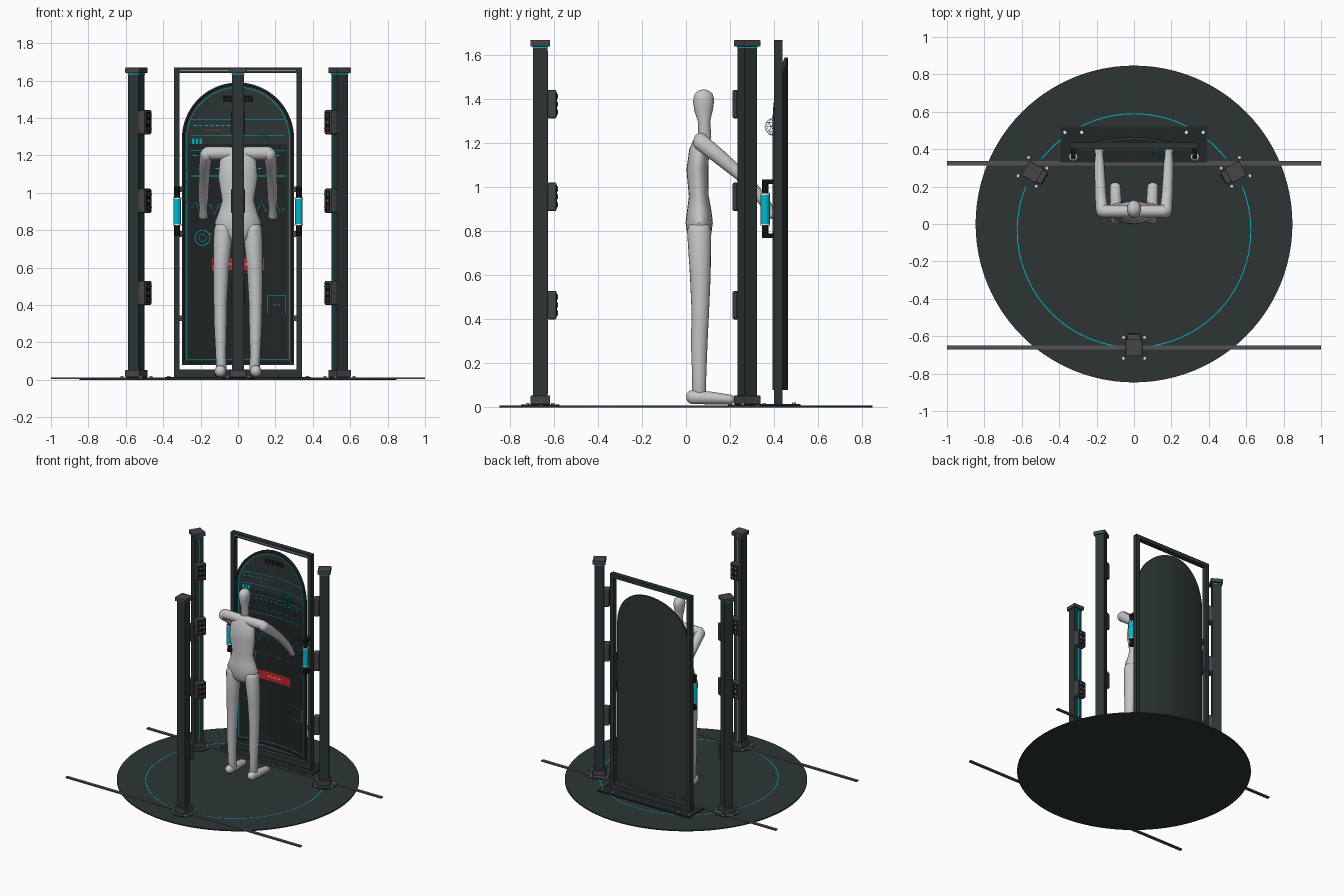
import bpy, bmesh, math
from math import sin, cos, pi, radians
from mathutils import Vector, Matrix

if "Cube" in bpy.data.objects:
    bpy.data.objects.remove(bpy.data.objects["Cube"])


def material(name, r, g, b):
    m = bpy.data.materials.new(name)
    m.use_nodes = True
    m.diffuse_color = (r, g, b, 1)
    node = m.node_tree.nodes["Principled BSDF"]
    node.inputs["Base Color"].default_value = (r, g, b, 1)
    node.inputs["Roughness"].default_value = 0.6
    return m


DARK = material("dark green grey", 0.026, 0.036, 0.036)
SCREEN = material("screen charcoal", 0.015, 0.019, 0.02)
BLACK = material("black", 0.006, 0.006, 0.007)
GREY = material("metal grey", 0.06, 0.058, 0.064)
RAIL = material("rail grey", 0.085, 0.085, 0.09)
BODY = material("pale grey", 0.56, 0.56, 0.58)
CYAN = material("cyan", 0.0, 0.48, 0.62)
RED = material("red", 0.55, 0.02, 0.025)
WHITE = material("white", 0.8, 0.8, 0.8)


def finish(name, bm, mat, smooth=False):
    bmesh.ops.recalc_face_normals(bm, faces=bm.faces)
    me = bpy.data.meshes.new(name)
    for f in bm.faces:
        f.smooth = smooth
    bm.to_mesh(me)
    bm.free()
    if smooth:
        me.set_sharp_from_angle(angle=radians(40))
    me.materials.append(mat)
    ob = bpy.data.objects.new(name, me)
    bpy.context.scene.collection.objects.link(ob)
    return ob


def box(name, loc, size, mat, turn=0, bevel=0):
    bm = bmesh.new()
    bmesh.ops.create_cube(bm, size=1)
    bmesh.ops.scale(bm, vec=size, verts=bm.verts)
    if bevel:
        bmesh.ops.bevel(bm, geom=bm.edges[:], offset=bevel, segments=2, profile=0.5, affect='EDGES')
    bm.transform(Matrix.Translation(loc) @ Matrix.Rotation(turn, 4, 'Z'))
    return finish(name, bm, mat)


def rod(name, a, b, r, mat, sides=24):
    a, b = Vector(a), Vector(b)
    bm = bmesh.new()
    bmesh.ops.create_cone(bm, cap_ends=True, segments=sides, radius1=r, radius2=r, depth=(b - a).length)
    turn = (b - a).to_track_quat('Z', 'Y').to_matrix().to_4x4()
    bm.transform(Matrix.Translation((a + b) / 2) @ turn)
    return finish(name, bm, mat, True)


def loft(name, rings, mat, side=(1, 0, 0), sides=20):
    """Rounded body through (centre, half width, half depth) rings."""
    pts = [Vector(r[0]) for r in rings]
    u = Vector(side)
    bm, loops = bmesh.new(), []
    for i, (c, w, d) in enumerate(rings):
        t = (pts[min(i + 1, len(pts) - 1)] - pts[max(i - 1, 0)]).normalized()
        v = t.cross(u).normalized()
        steps = [(0, 1)]
        if i in (0, len(rings) - 1):          # domed ends
            out = -1 if i == 0 else 1
            steps = [(out * sin(k), cos(k)) for k in (0, 0.5, 1.0, 1.4)]
            steps = steps[::-1] if i == 0 else steps
        for push, s in steps:
            o = pts[i] + t * push * min(w, d)
            loops.append([bm.verts.new(o + u * w * s * cos(2 * pi * k / sides) + v * d * s * sin(2 * pi * k / sides))
                          for k in range(sides)])
    for p, q in zip(loops, loops[1:]):
        for k in range(sides):
            n = (k + 1) % sides
            bm.faces.new((p[k], p[n], q[n], q[k]))
    bm.faces.new(loops[0])
    bm.faces.new(loops[-1])
    return finish(name, bm, mat, True)


# Floor disc, guide ring and rails
rod("floor_disc", (0, 0, 0), (0, 0, 0.008), 0.847, DARK, 96)
HUB = Vector((0, -0.035, 0))
bm = bmesh.new()
rims = [[bm.verts.new((r * cos(k * pi / 60), r * sin(k * pi / 60) + HUB.y, 0.0095)) for k in range(120)]
        for r in (0.622, 0.627)]
for k in range(120):
    bm.faces.new((rims[0][k], rims[1][k], rims[1][k - 1], rims[0][k - 1]))
finish("floor_ring", bm, CYAN)
for label, y in (("front", -0.66), ("back", 0.325)):
    box(label + "_rail", (0, y, 0.009), (2, 0.022, 0.01), RAIL)

# Three sensor posts around the ring
for label, deg in (("front", 270), ("left", 30), ("right", 150)):
    a = radians(deg)
    out, tan = Vector((cos(a), sin(a), 0)), Vector((-sin(a), cos(a), 0))

    def at(r, t, z):
        return HUB + out * (0.627 + r) + tan * t + Vector((0, 0, z))

    rod(label + "_flange", at(0, 0, 0.008), at(0, 0, 0.014), 0.088, DARK, 40)
    box(label + "_post", at(0, 0, 0.84), (0.065, 0.065, 1.6), DARK, a)
    box(label + "_post_foot", at(0, 0, 0.034), (0.09, 0.09, 0.04), GREY, a, 0.004)
    box(label + "_post_cap", at(0, 0, 1.655), (0.09, 0.09, 0.03), GREY, a, 0.004)
    box(label + "_cap_glow", at(0, 0, 1.635), (0.069, 0.069, 0.005), CYAN, a)
    box(label + "_light_strip", at(-0.033, 0, 0.84), (0.004, 0.007, 1.56), CYAN, a)
    for r in (-0.057, 0.057):
        for t in (-0.057, 0.057):
            rod(label + "_bolt", at(r, t, 0.012), at(r, t, 0.02), 0.008, WHITE, 8)
    for z in (0.465, 0.957, 1.378):
        box(label + "_sensor", at(-0.053, 0, z), (0.042, 0.076, 0.13), GREY, a, 0.008)
        box(label + "_sensor_face", at(-0.0745, 0, z), (0.003, 0.056, 0.106), BLACK, a)
        for i, dz in enumerate((-0.036, 0, 0.036)):
            for t in (-0.015, 0.015):
                p, q = at(-0.075, t, z + dz), at(-0.08, t, z + dz)
                rod(label + "_lens", p, q, 0.011, GREY, 12)
                rod(label + "_lamp", q, at(-0.081, t, z + dz), 0.004, (RED, WHITE, CYAN)[i], 8)

# Door frame with base plate, clips and grips
box("frame_base", (0, 0.425, 0.011), (0.78, 0.19, 0.01), SCREEN)
box("frame_top", (0, 0.419, 1.655), (0.685, 0.038, 0.03), DARK)
box("frame_bottom", (0, 0.419, 0.036), (0.685, 0.038, 0.04), DARK)
box("frame_top_light", (0, 0.399, 1.655), (0.62, 0.003, 0.003), WHITE)
for label, s in (("left", 1), ("right", -1)):
    box(label + "_frame_side", (s * 0.327, 0.419, 0.843), (0.031, 0.038, 1.654), DARK)
    for z in (0.33, 0.78, 1.02):
        box(label + "_clip", (s * 0.306, 0.412, z), (0.016, 0.02, 0.03), GREY)
    for x in (0.28, 0.37):
        rod(label + "_base_bolt", (s * x, 0.49, 0.015), (s * x, 0.49, 0.022), 0.009, WHITE, 8)
    rod(label + "_grip_bar", (s * 0.325, 0.36, 0.77), (s * 0.325, 0.36, 1.035), 0.014, BLACK)
    rod(label + "_grip", (s * 0.325, 0.36, 0.83), (s * 0.325, 0.36, 0.97), 0.021, CYAN)
    for z in (0.83, 0.97):
        rod(label + "_grip_collar", (s * 0.325, 0.36, z - 0.004), (s * 0.325, 0.36, z + 0.004), 0.022, WHITE)
    for z in (0.78, 1.025):
        box(label + "_grip_bracket", (s * 0.325, 0.375, z), (0.026, 0.06, 0.02), BLACK, 0, 0.003)


# Curved arched screen
def front(x):
    return 0.448 - 0.6 * x * x


bm, cols = bmesh.new(), []
for k in range(41):
    x = -0.3 * cos(pi * k / 40)
    top = 1.29 + 0.3 * sin(pi * k / 40)
    cols.append([bm.verts.new((x, front(x) + d, z)) for d, z in ((0, 0.08), (0, top), (0.016, top), (0.016, 0.08))])
for p, q in zip(cols, cols[1:]):
    for i in range(4):
        bm.faces.new((p[i - 1], p[i], q[i], q[i - 1]))
for c in (cols[0], cols[-1]):
    bm.faces.new(c)
finish("arched_screen", bm, DARK, True)


# Flat graphics wrapped onto the screen
def patches(name, rects, mat, lift=0.002):
    bm = bmesh.new()
    for x, z, w, h in rects:
        n = max(1, round(w / 0.03))
        for i in range(n):
            a, b = x - w / 2 + w * i / n, x - w / 2 + w * (i + 1) / n
            bm.faces.new([bm.verts.new((u, front(u) - lift, v))
                          for u, v in ((a, z - h / 2), (b, z - h / 2), (b, z + h / 2), (a, z + h / 2))])
    return finish(name, bm, mat)


def line(name, path, width, mat, closed=True, lift=0.003):
    bm, rows = bmesh.new(), []
    for i, (x, z) in enumerate(path):
        a = path[i - 1] if closed or i else path[i]
        b = path[(i + 1) % len(path)] if closed or i < len(path) - 1 else path[i]
        n = Vector((a[1] - b[1], b[0] - a[0])).normalized() * width / 2
        rows.append([bm.verts.new((x + s * n.x, front(x + s * n.x) - lift, z + s * n.y)) for s in (-1, 1)])
    for i in range(0 if closed else 1, len(rows)):
        bm.faces.new((rows[i - 1][0], rows[i - 1][1], rows[i][1], rows[i][0]))
    return finish(name, bm, mat)


def arch(r, low):
    base = [(-r + 2 * r * i / 20, low) for i in range(21)]
    return base + [(r * cos(pi * k / 40), 1.29 + r * sin(pi * k / 40)) for k in range(41)]


def circle(x, z, r):
    return [(x + r * cos(pi * k / 12), z + r * sin(pi * k / 12)) for k in range(24)]


def dashes(x, z, n, step, w, h):
    return [(x + step * i, z, w * (1 - 0.3 * (i % 2)), h) for i in range(n)]


patches("screen_face", [(0, 0.68, 0.53, 1.16)], SCREEN, 0.001)
line("screen_rim", arch(0.289, 0.093), 0.01, BLACK)
line("screen_outline", arch(0.274, 0.11), 0.003, CYAN)
patches("camera_slot", [(0, 1.503, 0.16, 0.035)], BLACK)
patches("camera_dots", dashes(-0.05, 1.503, 5, 0.025, 0.008, 0.008), GREY, 0.004)
patches("divider_lines", [(0, z, 0.5, 0.003) for z in (1.39, 1.305, 1.225, 1.09)], CYAN)
patches("data_dashes", dashes(-0.23, 1.36, 8, 0.03, 0.02, 0.005) + dashes(-0.24, 1.275, 3, 0.02, 0.014, 0.03)
        + dashes(-0.23, 1.2, 12, 0.04, 0.025, 0.005) + dashes(-0.2, 1.13, 10, 0.045, 0.02, 0.004), CYAN)
patches("red_marks", dashes(-0.16, 1.337, 3, 0.025, 0.018, 0.006) + dashes(-0.15, 0.78, 4, 0.09, 0.015, 0.012), RED)
line("pulse_chart", [(-0.25 + 0.025 * i, 0.92 + 0.035 * sin(i * 2.2)) for i in range(21)], 0.003, CYAN, False)
line("small_dial", circle(-0.19, 0.76, 0.04), 0.004, CYAN)
line("inner_dial", circle(-0.19, 0.76, 0.02), 0.003, CYAN)
line("key_outline", [(0.16, 0.355), (0.255, 0.355), (0.255, 0.45), (0.16, 0.45)], 0.003, CYAN)
patches("key_mark", dashes(0.195, 0.4, 3, 0.013, 0.009, 0.004), CYAN)
patches("red_button", [(0, 0.62, 0.28, 0.066)], RED, 0.004)
patches("button_marks", dashes(-0.045, 0.62, 5, 0.023, 0.012, 0.01), WHITE, 0.006)

# Small wire globe floating before the screen
bm = bmesh.new()
bmesh.ops.create_icosphere(bm, subdivisions=2, radius=0.042)
bm.transform(Matrix.Translation((0.13, 0.4, 1.275)))
globe = finish("wire_globe", bm, CYAN)
wire = globe.modifiers.new("wire", 'WIREFRAME')
wire.thickness = 0.0015

# Mannequin
loft("head", [((0, 0.085, 1.23), 0.03, 0.03), ((0, 0.082, 1.30), 0.027, 0.028), ((0, 0.08, 1.35), 0.033, 0.042),
              ((0, 0.08, 1.39), 0.038, 0.048), ((0, 0.08, 1.407), 0.038, 0.046)], BODY)
loft("torso", [((0, 0.06, 0.79), 0.105, 0.055), ((0, 0.06, 0.84), 0.125, 0.062), ((0, 0.06, 0.89), 0.105, 0.056),
               ((0, 0.058, 0.96), 0.085, 0.045), ((0, 0.052, 1.08), 0.105, 0.05), ((0, 0.06, 1.17), 0.098, 0.045),
               ((0, 0.068, 1.215), 0.075, 0.032)], BODY)
loft("shoulders", [((-0.16, 0.068, 1.212), 0.034, 0.036), ((0, 0.068, 1.212), 0.032, 0.034),
                   ((0.16, 0.068, 1.212), 0.034, 0.036)], BODY, (0, 1, 0))
for label, s in (("left", 1), ("right", -1)):
    loft(label + "_arm", [((s * 0.17, 0.068, 1.205), 0.034, 0.038), ((s * 0.178, 0.15, 1.14), 0.031, 0.034),
                          ((s * 0.182, 0.25, 1.055), 0.028, 0.028), ((s * 0.185, 0.33, 0.965), 0.026, 0.026),
                          ((s * 0.186, 0.37, 0.915), 0.02, 0.022), ((s * 0.186, 0.39, 0.875), 0.026, 0.018)], BODY)
    loft(label + "_leg", [((s * 0.088, 0.06, 0.05), 0.028, 0.032), ((s * 0.092, 0.06, 0.14), 0.028, 0.032),
                          ((s * 0.094, 0.06, 0.3), 0.034, 0.038), ((s * 0.094, 0.065, 0.42), 0.036, 0.039),
                          ((s * 0.09, 0.065, 0.6), 0.043, 0.047), ((s * 0.078, 0.06, 0.8), 0.052, 0.055)], BODY)
    loft(label + "_foot", [((s * 0.095, 0.03, 0.047), 0.03, 0.032), ((s * 0.097, 0.11, 0.043), 0.031, 0.029),
                           ((s * 0.1, 0.2, 0.036), 0.029, 0.022)], BODY)
